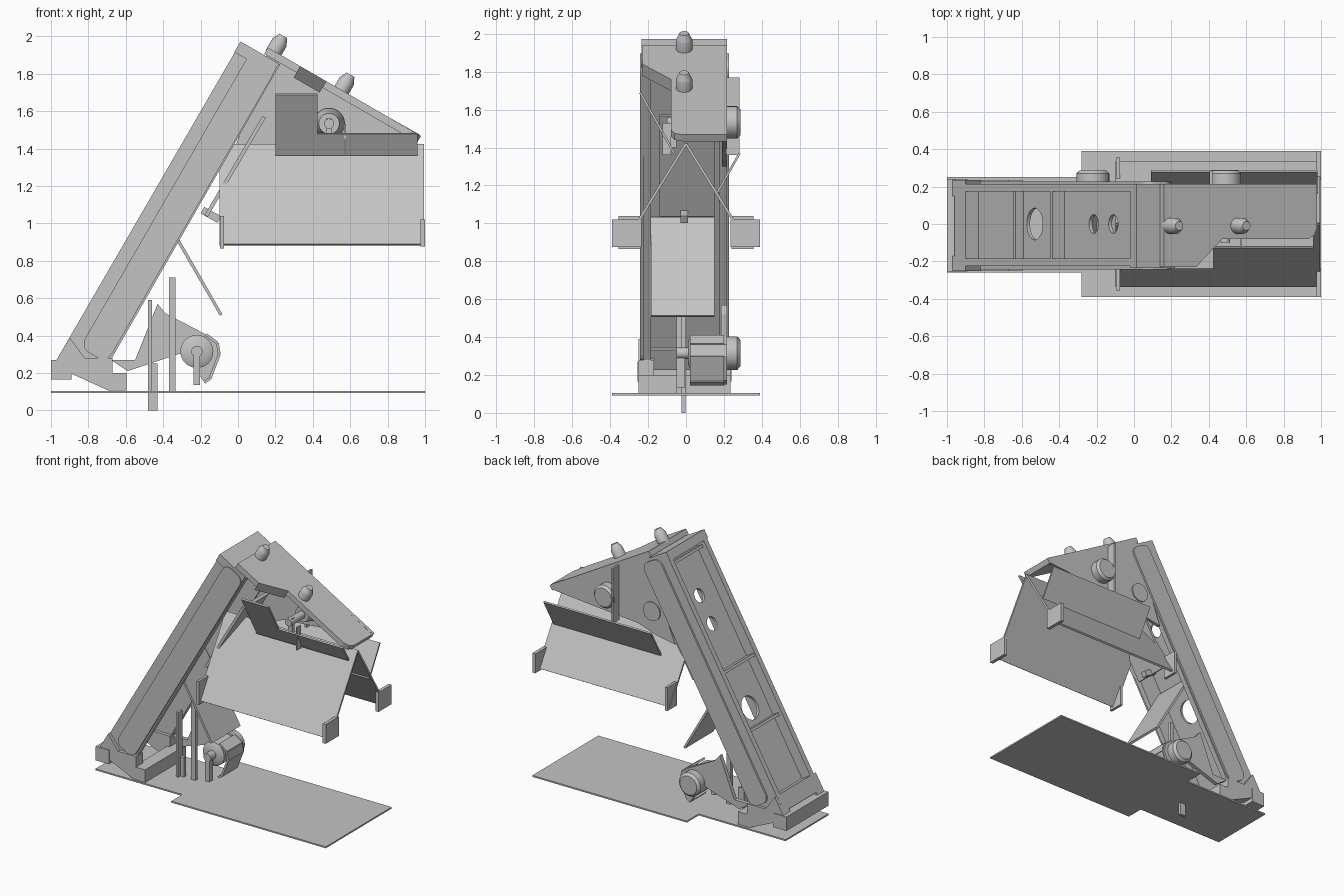
import bpy, bmesh, math
from mathutils import Vector

if "Cube" in bpy.data.objects:
    bpy.data.objects.remove(bpy.data.objects["Cube"])

grey = bpy.data.materials.new("mid_grey")
grey.diffuse_color = (0.55, 0.55, 0.55, 1)
grey.use_nodes = True
grey.node_tree.nodes["Principled BSDF"].inputs["Base Color"].default_value = grey.diffuse_color

X, Y, Z = Vector((1, 0, 0)), Vector((0, 1, 0)), Vector((0, 0, 1))
U = Vector((0.5, 0, 0.866))      # along the leaning beam
V = Vector((0.866, 0, -0.5))     # across the beam, down the roof
O = Vector((0, 0, 0))
FOOT = Vector((-0.97, 0, 0.27))  # lower left corner of the beam
ROOF = Vector((0.16, 0, 1.94))   # upper end of the roof plane

XZ = (O, X, Z, Y)
YZ = (O, Y, Z, X)
BEAM = (FOOT, U, V, Y)
TOP = (ROOF, V, Y, U)


def finish(name, bm, smooth=False):
    bmesh.ops.recalc_face_normals(bm, faces=bm.faces)
    me = bpy.data.meshes.new(name)
    bm.to_mesh(me)
    bm.free()
    me.materials.append(grey)
    ob = bpy.data.objects.new(name, me)
    bpy.context.collection.objects.link(ob)
    if smooth:
        bpy.ops.object.select_all(action='DESELECT')
        ob.select_set(True)
        bpy.context.view_layer.objects.active = ob
        bpy.ops.object.shade_smooth_by_angle(angle=math.radians(35))
    return ob


def loft(name, rings, frame, smooth=False):
    """Stack of (outline, height) rings in a frame, capped at both ends."""
    o, a, b, c = frame
    bm = bmesh.new()
    loops = [[bm.verts.new(o + a * p + b * q + c * h) for p, q in pts] for pts, h in rings]
    bm.faces.new(loops[0])
    bm.faces.new(loops[-1])
    for lo, hi in zip(loops, loops[1:]):
        for i in range(len(lo)):
            j = (i + 1) % len(lo)
            bm.faces.new((lo[i], lo[j], hi[j], hi[i]))
    return finish(name, bm, smooth)


def prism(name, pts, lo, hi, frame=XZ, smooth=False):
    return loft(name, [(pts, lo), (pts, hi)], frame, smooth)


def rect(a0, a1, b0, b1):
    return [(a0, b0), (a1, b0), (a1, b1), (a0, b1)]


def box(name, x0, x1, y0, y1, z0, z1):
    return prism(name, rect(x0, x1, z0, z1), y0, y1)


def circle(cx, cy, r, n=32):
    return [(cx + r * math.cos(k * math.tau / n), cy + r * math.sin(k * math.tau / n)) for k in range(n)]


def turned(name, cx, cy, steps, frame=XZ):
    return loft(name, [(circle(cx, cy, r), h) for r, h in steps], frame, True)


def strip(p, q, w):
    """Thin band of thickness w between two points."""
    p, q = Vector(p), Vector(q)
    n = Vector((-(q - p).y, (q - p).x)).normalized() * w / 2
    return [tuple(p + n), tuple(q + n), tuple(q - n), tuple(p - n)]


def rounded_rect(a0, a1, b0, b1, r, n=5):
    pts = []
    for k, (a, b) in enumerate([(a1 - r, b1 - r), (a0 + r, b1 - r), (a0 + r, b0 + r), (a1 - r, b0 + r)]):
        for i in range(n + 1):
            t = (k + i / n) * math.pi / 2
            pts.append((a + r * math.cos(t), b + r * math.sin(t)))
    return pts


# Floor plate
prism("floor_plate", [(-1, -0.26), (-0.28, -0.26), (-0.28, -0.39), (1, -0.39), (1, 0.39),
                      (-0.28, 0.39), (-0.28, 0.25), (-1, 0.25)], 0.093, 0.104, (O, X, Y, Z))

# Base: cross bar and stepped side brackets
box("base_cross_bar", -1, -0.89, -0.255, 0.24, 0.165, 0.27)
bracket = [(-0.9, 0.39), (-0.97, 0.27), (-0.9, 0.2), (-0.69, 0.105), (-0.595, 0.105), (-0.595, 0.2),
           (-0.67, 0.2), (-0.67, 0.28), (-0.82, 0.28)]
prism("base_bracket_front", bracket, -0.25, -0.17)
prism("base_bracket_back", bracket, 0.15, 0.235)
box("base_sill", -0.69, -0.595, -0.24, 0.235, 0.105, 0.2)

# Leaning beam: side walls, raised side panels, end bars
wall = [(-0.97, 0.27), (0.015, 1.97), (0.225, 1.85), (-0.68, 0.27)]
prism("beam_wall_front", wall, -0.225, -0.185)
prism("beam_wall_back", wall, 0.175, 0.215)
panel = rounded_rect(0.12, 1.945, 0.075, 0.24, 0.055)
loft("side_panel_front", [(panel, -0.222), (panel, -0.243)], BEAM)
loft("side_panel_back", [(panel, 0.212), (panel, 0.228)], BEAM)
prism("beam_top_cap", rect(1.9, 1.966, 0, 0.238), -0.235, 0.215, BEAM)
prism("beam_bottom_bar", rect(0.02, 0.14, 0.0, 0.12), -0.22, 0.21, BEAM)
for i, s in enumerate((0.6, 1.04, 1.86)):
    prism(f"beam_rib_{i + 1}", rect(s, s + 0.02, 0.005 if i == 1 else 0.03, 0.1), -0.19, 0.18, BEAM)

# Recessed beam web with round holes
web = prism("beam_web", rect(0.1, 1.92, 0.08, 0.1), -0.19, 0.18, BEAM)
for i, (s, r) in enumerate(((0.74, 0.085), (1.37, 0.05), (1.58, 0.05))):
    cut = prism(f"hole_cutter_{i + 1}", circle(s, 0, r), 0.04, 0.14, (FOOT, U, Y, V))
    cut.hide_render = True
    cut.hide_viewport = True
    cut.display_type = 'WIRE'
    mod = web.modifiers.new("hole", 'BOOLEAN')
    mod.object, mod.operation, mod.solver = cut, 'DIFFERENCE', 'EXACT'

# Lower arm with rim, motor, shaft and crank
arm = [(-0.55, 0.27), (-0.43, 0.57), (-0.39, 0.52), (-0.17, 0.405), (-0.11, 0.36), (-0.1, 0.3),
       (-0.15, 0.17), (-0.18, 0.15), (-0.29, 0.31), (-0.47, 0.25), (-0.59, 0.21), (-0.68, 0.27)]
prism("lower_arm", arm, 0.185, 0.215)
for i in range(3, 7):
    prism(f"lower_arm_rim_{i - 2}", strip(arm[i], arm[i + 1], 0.015), 0.02, 0.2)
turned("lower_motor", -0.22, 0.315, [(0.06, 0.01), (0.088, 0.025), (0.088, 0.27), (0.07, 0.287)])
turned("lower_shaft", -0.22, 0.315, [(0.03, -0.05), (0.03, 0.02)])
box("lower_crank", -0.237, -0.203, -0.05, -0.005, 0.135, 0.34)

# Upright posts and the pin through the floor
box("post_left", -0.48, -0.46, -0.05, 0, 0.1, 0.59)
box("post_right", -0.37, -0.335, -0.025, 0, 0.1, 0.71)
box("floor_pin", -0.48, -0.43, -0.025, -0.003, 0, 0.25)

# Swinging flap and rear chute plate
prism("flap", strip((-0.39, 1.03), (-0.09, 0.51), 0.016), -0.185, 0.15)
prism("chute_plate", strip((-0.17, 1.04), (0.14, 1.57), 0.02), -0.14, 0.15)
prism("chute_tab", strip((-0.19, 1.07), (-0.1, 1.02), 0.04), -0.03, 0.01)

# Upper arm: sloping roof and back web
roof = [(0, 0.215), (0.945, 0.215), (0.945, -0.02), (0.93, -0.06), (0.89, -0.08),
        (0.35, -0.08), (0.2, -0.23), (0, -0.23)]
prism("roof", roof, -0.04, 0, TOP)
prism("roof_front_lip", [(0.36, -0.07), (0.36, -0.08), (0.2, -0.23), (0.2, -0.22)], -0.07, 0, TOP)
prism("upper_arm_web", [(0.16, 1.93), (0.97, 1.475), (0.95, 1.44), (0.5, 1.4), (0.25, 1.38),
                        (0.1, 1.33), (-0.06, 1.3), (0.1, 1.7)], 0.19, 0.215)
for i, t in enumerate((0.04, 0.455)):
    turned(f"roof_knob_{i + 1}", t, -0.01,
           [(0.043, -0.02), (0.043, 0.055), (0.038, 0.065), (0.024, 0.095)], TOP)

# Upper motor, pivot disc, crank and guide strips
turned("upper_motor", 0.487, 1.533, [(0.085, 0.17), (0.085, 0.27), (0.07, 0.287)])
turned("upper_motor_boss", 0.487, 1.533, [(0.055, 0.06), (0.085, 0.18)])
turned("upper_shaft", 0.487, 1.533, [(0.027, -0.1), (0.027, 0.1)])
turned("pivot_disc", 0.13, 1.5, [(0.07, 0.2), (0.07, 0.224)])
box("upper_crank", 0.47, 0.503, -0.08, -0.05, 1.4, 1.56)
box("guide_strip_back", 0.405, 0.42, 0.21, 0.283, 1.36, 1.77)
box("guide_strip_front", 0.566, 0.578, -0.125, -0.08, 1.36, 1.53)

# Hanging tent panels with corner brackets
for side, m in (("front", -1), ("back", 1)):
    prism(f"tent_panel_{side}", strip((0, 1.42), (m * 0.33, 0.885), 0.014), -0.1, 0.995, YZ)
    a, b = sorted((m * 0.235, m * 0.39))
    box(f"tent_bracket_outer_{side}", 0.975, 1, a, b, 0.875, 1.02)
    a, b = sorted((m * 0.24, m * 0.355))
    box(f"tent_bracket_inner_{side}", -0.095, -0.075, a, b, 0.865, 1.04)

# Tilted deflector panels
prism("deflector_front_tall", strip((-0.242, 1.69), (-0.06, 1.365), 0.012), 0.2, 0.425, YZ)
prism("deflector_front_low", strip((-0.125, 1.481), (-0.06, 1.365), 0.012), 0.425, 0.96, YZ)
prism("deflector_back", strip((0.283, 1.37), (0.155, 1.145), 0.012), 0.09, 0.98, YZ)
